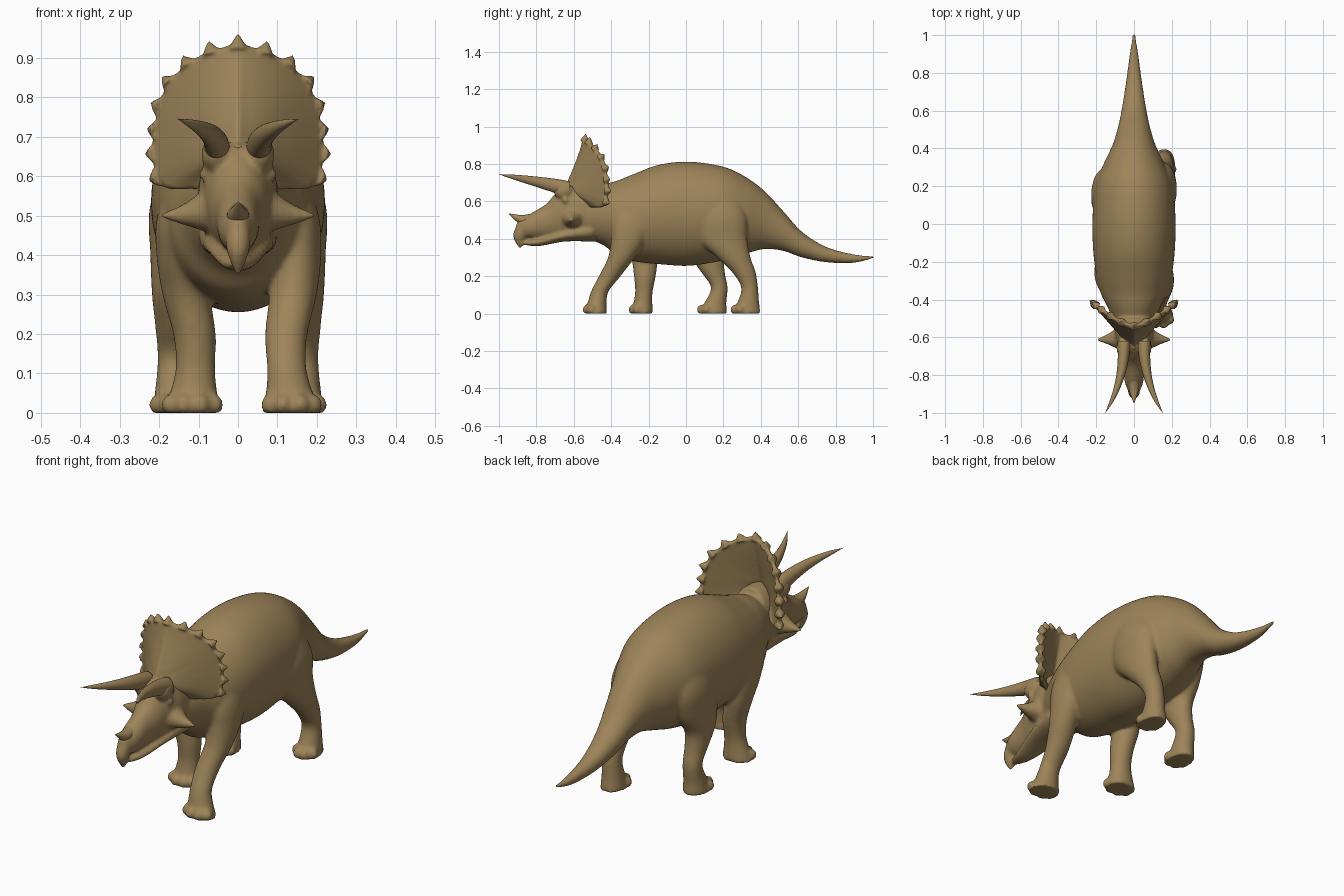
import bpy, bmesh, math
from mathutils import Vector

if "Cube" in bpy.data.objects:
    bpy.data.objects.remove(bpy.data.objects["Cube"])

hide = bpy.data.materials.new("brown_hide")
hide.diffuse_color = (0.34, 0.23, 0.10, 1)
hide.use_nodes = True
hide.node_tree.nodes["Principled BSDF"].inputs["Base Color"].default_value = hide.diffuse_color


def finish(bm, name, voxel=0, smooth=0):
    """Turn a bmesh into an object, optionally fusing its parts into one skin."""
    bmesh.ops.recalc_face_normals(bm, faces=bm.faces)
    for f in bm.faces:
        f.smooth = True
    me = bpy.data.meshes.new(name)
    bm.to_mesh(me)
    bm.free()
    me.materials.append(hide)
    ob = bpy.data.objects.new(name, me)
    bpy.context.collection.objects.link(ob)
    if voxel:
        m = ob.modifiers.new("fuse", 'REMESH')
        m.mode, m.voxel_size, m.use_smooth_shade = 'VOXEL', voxel, True
        s = ob.modifiers.new("soften", 'SMOOTH')
        s.factor, s.iterations = 0.5, smooth


def skin(bm, rings):
    """Closed surface through rings of points."""
    vs = [[bm.verts.new(p) for p in r] for r in rings]
    n = len(vs[0])
    for a, b in zip(vs, vs[1:]):
        for i in range(n):
            j = (i + 1) % n
            bm.faces.new((a[i], a[j], b[j], b[i]))
    bm.faces.new(vs[0][::-1])
    bm.faces.new(vs[-1])


def spline(a, b, c, d, t):
    return b + 0.5 * t * (c - a + t * (2 * a - 5 * b + 4 * c - d + t * (3 * b - a - 3 * c + d)))


def loft(bm, axis, rows, n=64, sub=8):
    """Elliptical tube; row = position on axis, two centre coords, two radii."""
    rings, last = [], len(rows) - 1
    for k in range(last):
        p = [rows[min(max(k + d, 0), last)] for d in (-1, 0, 1, 2)]
        for s in range(sub + (k == last - 1)):
            pos, ca, cb, ra, rb = [spline(*q, s / sub) for q in zip(*p)]
            ring = []
            for i in range(n):
                ang = 2 * math.pi * i / n
                a = ca + max(ra, .001) * math.cos(ang)
                b = cb + max(rb, .001) * math.sin(ang)
                ring.append({'x': (pos, a, b), 'y': (a, pos, b), 'z': (a, b, pos)}[axis])
            rings.append(ring)
    skin(bm, rings)


def profile(bm, rows):
    """Loft along y from a side profile: y, top, bottom, half width."""
    loft(bm, 'y', [(y, 0, (t + b) / 2, w, (t - b) / 2) for y, t, b, w in rows])


def ball(bm, c, r, scale=(1, 1, 1)):
    for v in bmesh.ops.create_uvsphere(bm, u_segments=16, v_segments=10, radius=r)["verts"]:
        v.co = Vector([c[i] + v.co[i] * scale[i] for i in range(3)])
        v.co.z = max(v.co.z, 0)


bm = bmesh.new()

# neck, trunk and tail
profile(bm, [(-.58, .63, .42, .08), (-.44, .69, .365, .14), (-.37, .71, .305, .175),
             (-.27, .75, .278, .20), (-.14, .797, .264, .216), (.02, .812, .256, .22),
             (.20, .785, .285, .205), (.32, .73, .32, .16), (.42, .655, .345, .113),
             (.52, .548, .335, .083), (.62, .438, .30, .063), (.75, .357, .274, .043),
             (.90, .317, .271, .023), (1.01, .309, .297, .007)])

# skull, lower jaw and hooked beak
profile(bm, [(-.50, .70, .40, .10), (-.58, .70, .40, .10), (-.65, .683, .40, .086),
             (-.70, .64, .402, .072), (-.75, .585, .403, .058), (-.84, .53, .405, .048),
             (-.905, .49, .42, .02)])
profile(bm, [(-.50, .50, .385, .10), (-.65, .45, .385, .08), (-.79, .404, .36, .046),
             (-.87, .386, .368, .016)])
loft(bm, 'z', [(.50, 0, -.87, .028, .025), (.43, 0, -.885, .032, .038),
               (.39, 0, -.892, .022, .026), (.35, 0, -.885, .006, .01)])

# cheek spikes, eyes and brows
for s in (-1, 1):
    loft(bm, 'x', [(s * .04, -.60, .52, .08, .075), (s * .09, -.605, .512, .055, .05),
                   (s * .14, -.61, .503, .028, .026), (s * .197, -.613, .50, .006, .006)])
    ball(bm, (s * .085, -.645, .605), .016)
    ball(bm, (s * .058, -.655, .655), .045, (.8, 1.2, 1))

# leg shapes from hip or shoulder to sole: height, distance out, two radii
hind = [(.70, .11, .05, .09), (.53, .148, .074, .14), (.40, .154, .068, .132),
        (.30, .16, .058, .09), (.22, .16, .05, .063), (.14, .16, .044, .045),
        (.06, .16, .05, .058), (0, .16, .058, .077)]
front = [(.64, .11, .05, .07), (.50, .145, .06, .11), (.40, .148, .062, .095),
         (.30, .138, .06, .072), (.20, .12, .054, .058), (.12, .12, .05, .047),
         (.06, .126, .058, .05), (0, .132, .075, .06)]


def leg(side, shape, stride, shift=0):
    """Stride is the y position at each height; shift moves the foot sideways."""
    rows = [(z, side * x + shift * max(0, 1 - 2 * z), y, rx, ry)
            for (z, x, rx, ry), y in zip(shape, stride)]
    loft(bm, 'z', rows)
    _, x, y, rx, ry = rows[-1]
    # blunt toes round the front of the foot
    for deg in (-60, -20, 20, 60):
        a = math.radians(deg)
        ball(bm, (x + .85 * rx * math.sin(a), y - .85 * ry * math.cos(a), .02), .024, (1, 1, 1.2))


leg(1, hind, (.15, .18, .195, .255, .31, .34, .333, .322))
leg(-1, hind, (.15, .155, .14, .12, .145, .178, .158, .142))
leg(1, front, (-.27, -.285, -.305, -.345, -.408, -.46, -.475, -.482), .004)
leg(-1, front, (-.26, -.26, -.245, -.222, -.22, -.225, -.23, -.236), .016)
finish(bm, "body", .008, 10)

# neck frill: dished shield whose outline is radius by angle from the top
outline = [(0, .255), (46, .24), (79, .216), (98, .219), (111, .226), (121, .217),
           (134, .16), (180, .12)]


def frill_point(deg, t, dy=0):
    """The centre is drawn forward to meet the skull, so the shield is a funnel."""
    a = abs((deg + 180) % 360 - 180)
    for (a0, r0), (a1, r1) in zip(outline, outline[1:]):
        if a0 <= a <= a1:
            r = t * (r0 + (r1 - r0) * (a - a0) / (a1 - a0))
            break
    x, z = r * math.sin(math.radians(deg)), .68 + r * math.cos(math.radians(deg))
    ridge = .01 * math.exp(-(x / .015) ** 2) * (1 - t)
    low = min(1, max(0, (a - 60) / 60))
    dish = (.085 + .03 * low) * (1 - t) ** 1.3 * (1 if dy < 0 else .6)
    return Vector((x, -.54 + .125 * (abs(x) / .22) ** 1.5 - ridge - dish + dy, z))


bm = bmesh.new()
steps, thick = (.03, .15, .3, .45, .6, .75, .88, .96), .013
layers = [(t, -thick) for t in steps] + [(1, 0)] + [(t, thick) for t in reversed(steps)]
skin(bm, [[frill_point(d, t, dy) for d in range(0, 360, 3)] for t, dy in layers])
# low studs along the frill edge
for k in range(-7, 8):
    p = frill_point(k * 16, 1)
    d = (p - frill_point(k * 16, .9)).normalized()
    q = d.to_track_quat('Z', 'Y')
    for v in bmesh.ops.create_cone(bm, cap_ends=True, segments=16, radius1=.027,
                                   radius2=.003, depth=.04)["verts"]:
        flat = Vector((v.co.x, v.co.y, v.co.z))
        if k:
            flat.z *= .9
        v.co = p + d * .006 + q @ flat
finish(bm, "neck_frill", .006, 3)

# brow horns sweeping forward and outward
for s, side in ((-1, "left"), (1, "right")):
    bm = bmesh.new()
    loft(bm, 'y', [(-.62 - .38 * t, s * (.053 + .099 * t ** 2.3), .66 + .085 * t ** .85,
                    .035 * (1 - t) ** .65, .046 * (1 - t) ** .8)
                   for t in [i / 8 for i in range(9)]], 24, 4)
    finish(bm, "brow_horn_" + side)

# nose horn
bm = bmesh.new()
loft(bm, 'y', [(-.80, 0, .505, .03, .035), (-.87, 0, .50, .027, .027),
               (-.91, 0, .513, .016, .017), (-.947, 0, .534, .002, .002)], 24, 4)
finish(bm, "nose_horn")
